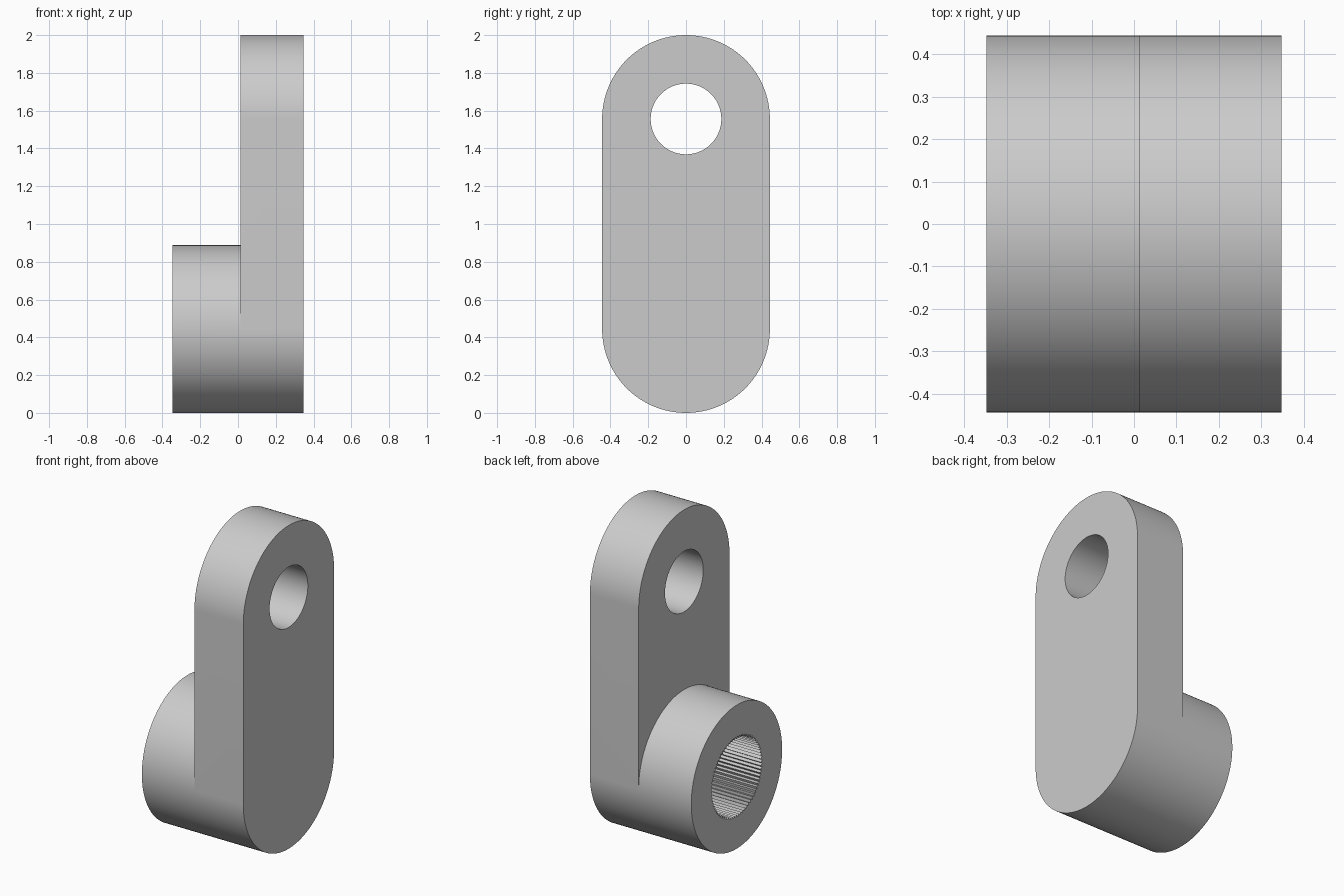
import bpy, bmesh, math
from mathutils import Vector

if "Cube" in bpy.data.objects:
    bpy.data.objects.remove(bpy.data.objects["Cube"])

R = 0.444                      # outer radius of plate ends and boss
Z_LOW, Z_HIGH = R, 2 - R       # centres of the two rounded ends
X_BOSS, X_JOIN, X_PLATE = -0.347, 0.013, 0.347
HALF = 64                      # segments per half circle
TEETH = 72

bm = bmesh.new()


def arc(z, r, start, end, n):
    """Points (y, z) along an arc, end included."""
    return [(r * math.cos(a), z + r * math.sin(a))
            for a in (start + (end - start) * i / n for i in range(n + 1))]


def wall(points, x0, x1):
    """Closed side wall between two x positions."""
    a = [bm.verts.new((x0, y, z)) for y, z in points]
    b = [bm.verts.new((x1, y, z)) for y, z in points]
    for i in range(len(a)):
        j = (i + 1) % len(a)
        bm.faces.new((a[i], a[j], b[j], b[i]))


def cap(loops, x):
    """Flat face bounded by an outline and any holes."""
    edges = []
    for points in loops:
        v = [bm.verts.new((x, y, z)) for y, z in points]
        edges += [bm.edges.new((v[i - 1], v[i])) for i in range(len(v))]
    bmesh.ops.triangle_fill(bm, use_beauty=True, use_dissolve=False,
                            edges=edges, normal=Vector((1, 0, 0)))


pi = math.pi
top_arc = arc(Z_HIGH, R, 0, pi, HALF)
low_arc = arc(Z_LOW, R, pi, 2 * pi, HALF)
boss_top = arc(Z_LOW, R, 0, pi, HALF)
stadium = top_arc + low_arc
boss = boss_top[:-1] + low_arc[:-1]
pin_hole = arc(Z_HIGH, 0.187, 0, 2 * pi, 2 * HALF)[:-1]
# Serrated socket: alternating tooth roots and tips
socket = []
for i in range(2 * TEETH):
    r = 0.25 if i % 2 else 0.236
    a = pi * i / TEETH
    socket.append((r * math.cos(a), Z_LOW + r * math.sin(a)))

# Plate with pin hole
wall(stadium, X_JOIN, X_PLATE)
wall(pin_hole, X_JOIN, X_PLATE)
cap([stadium, pin_hole], X_PLATE)
cap([top_arc + boss_top[::-1], pin_hole], X_JOIN)

# Boss with blind serrated socket
wall(boss, X_BOSS, X_JOIN)
wall(socket, X_BOSS, X_JOIN)
cap([boss, socket], X_BOSS)
cap([socket], X_JOIN)

bmesh.ops.remove_doubles(bm, verts=bm.verts[:], dist=1e-5)
bmesh.ops.recalc_face_normals(bm, faces=bm.faces[:])

mesh = bpy.data.meshes.new("lever_arm")
bm.to_mesh(mesh)
bm.free()
obj = bpy.data.objects.new("lever_arm", mesh)
bpy.context.collection.objects.link(obj)

grey = bpy.data.materials.new("light grey")
grey.diffuse_color = (0.6, 0.6, 0.6, 1)
grey.use_nodes = True
grey.node_tree.nodes["Principled BSDF"].inputs["Base Color"].default_value = grey.diffuse_color
mesh.materials.append(grey)

bpy.context.view_layer.objects.active = obj
obj.select_set(True)
bpy.ops.object.shade_smooth_by_angle(angle=math.radians(30))
